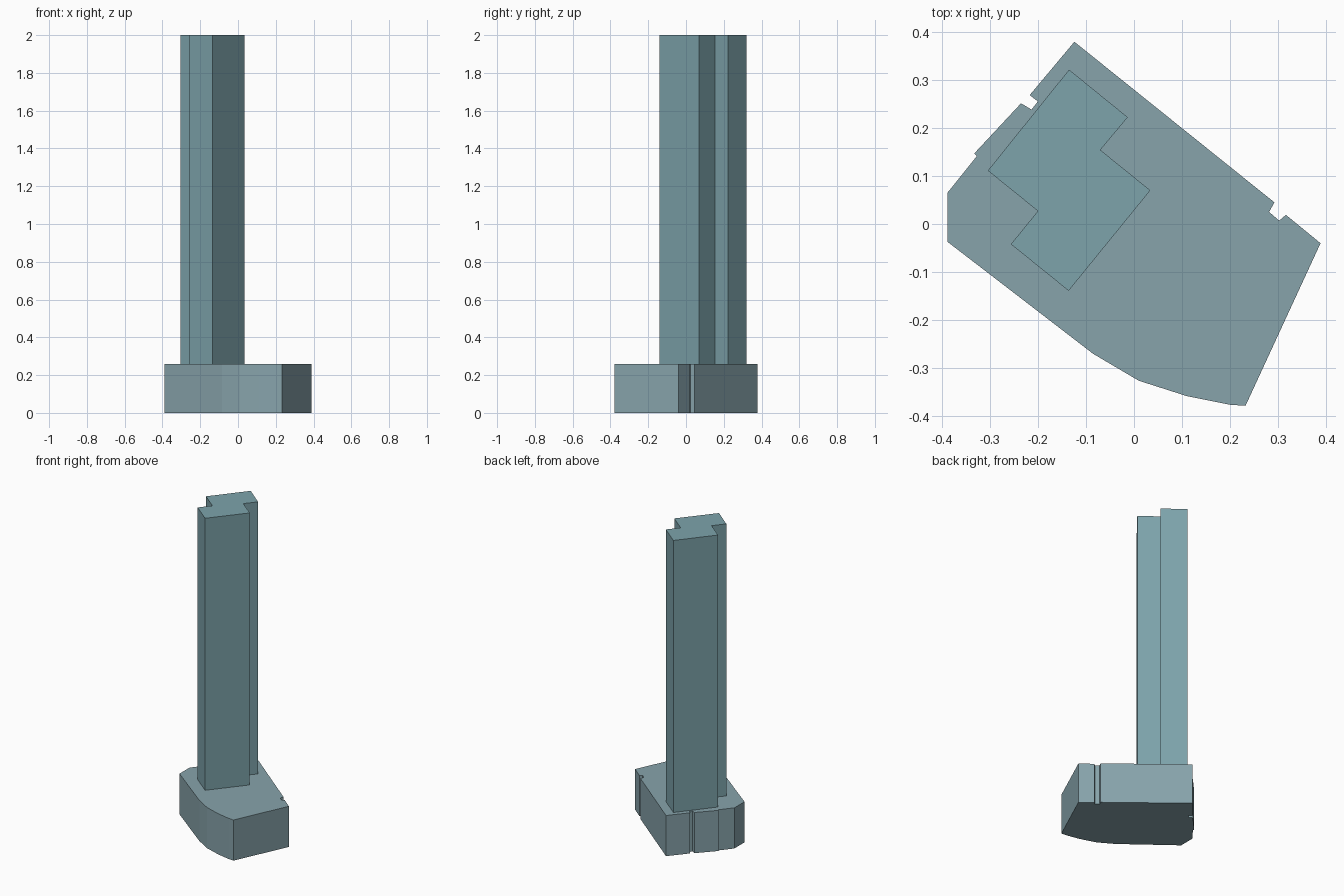
import bpy
import bmesh

if "Cube" in bpy.data.objects:
    bpy.data.objects.remove(bpy.data.objects["Cube"])


def extrude_plan(name, plan, z0, z1, color):
    """Extrude a counter-clockwise plan outline into a flat-faced block."""
    bm = bmesh.new()
    face = bm.faces.new([bm.verts.new((x, y, z0)) for x, y in plan])
    top = bmesh.ops.extrude_face_region(bm, geom=[face], use_keep_orig=True)
    moved = [v for v in top["geom"] if isinstance(v, bmesh.types.BMVert)]
    bmesh.ops.translate(bm, vec=(0, 0, z1 - z0), verts=moved)
    bmesh.ops.recalc_face_normals(bm, faces=bm.faces)
    mesh = bpy.data.meshes.new(name)
    bm.to_mesh(mesh)
    bm.free()
    mat = bpy.data.materials.new(name + "_colour")
    mat.diffuse_color = (*color, 1)
    mat.use_nodes = True
    mat.node_tree.nodes["Principled BSDF"].inputs["Base Color"].default_value = mat.diffuse_color
    mesh.materials.append(mat)
    obj = bpy.data.objects.new(name, mesh)
    bpy.context.collection.objects.link(obj)
    return obj


PODIUM_TOP = 0.26

# Podium: curved street front, small notches in the back and left walls
podium_plan = [
    (-0.388, -0.037), (-0.085, -0.27), (0.01, -0.326), (0.11, -0.358),
    (0.2, -0.376), (0.232, -0.378), (0.388, -0.04),
    (0.316, 0.019), (0.302, 0.007), (0.281, 0.025), (0.292, 0.045),
    (-0.124, 0.379),
    (-0.217, 0.268), (-0.2, 0.255), (-0.213, 0.238), (-0.235, 0.251),
    (-0.332, 0.147), (-0.327, 0.141), (-0.388, 0.065),
]
extrude_plan("podium", podium_plan, 0, PODIUM_TOP, (0.243, 0.367, 0.406))

# Tower: two offset slabs sharing a stepped plan
tower_plan = [
    (-0.304, 0.111), (-0.2, 0.027), (-0.256, -0.042), (-0.136, -0.139),
    (0.034, 0.07), (-0.07, 0.154), (-0.013, 0.222), (-0.135, 0.321),
]
extrude_plan("tower", tower_plan, PODIUM_TOP, 2.0, (0.205, 0.367, 0.406))
